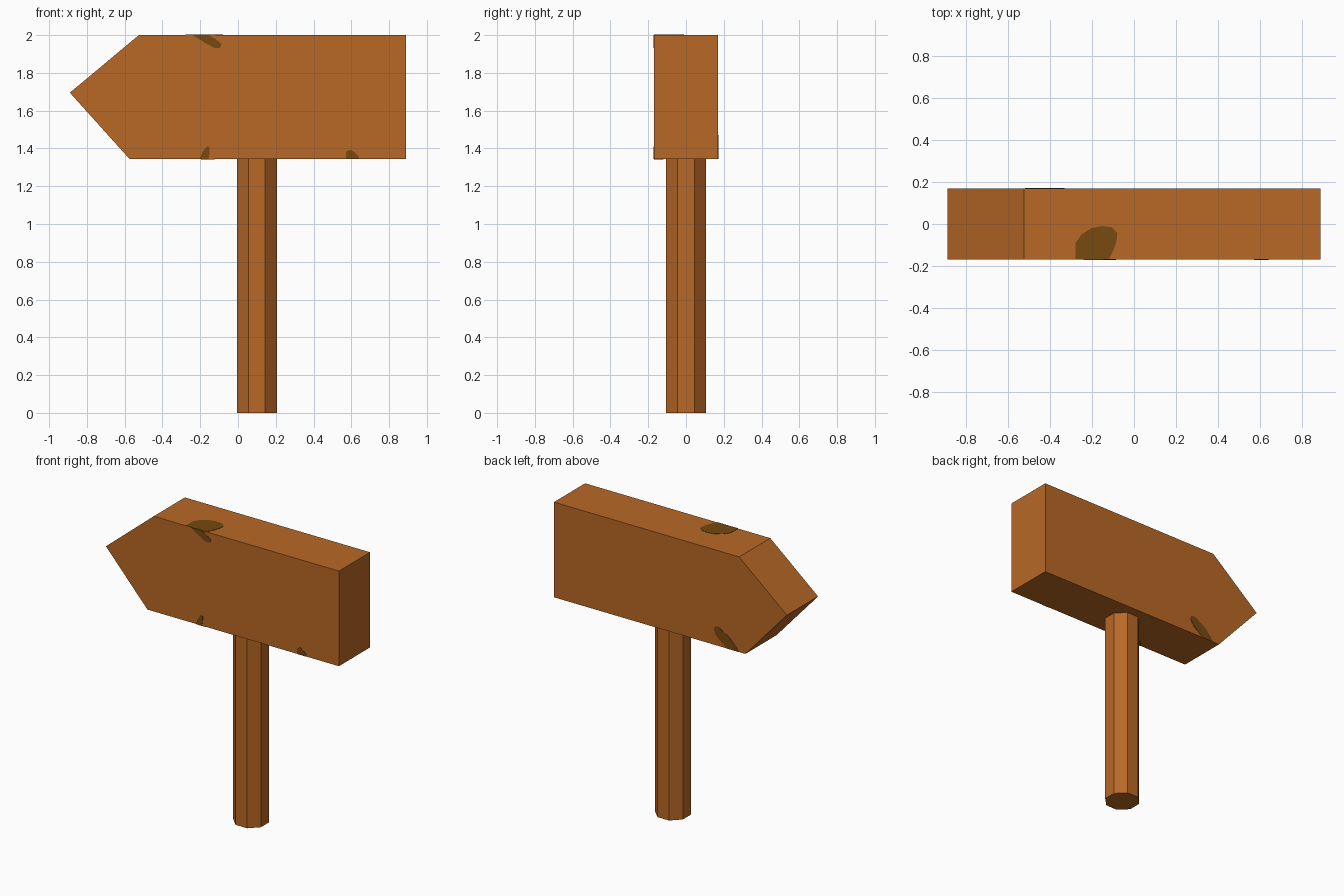
import bpy, bmesh, math
from mathutils import Vector

if "Cube" in bpy.data.objects:
    bpy.data.objects.remove(bpy.data.objects["Cube"])


def material(name, rgb):
    m = bpy.data.materials.new(name)
    m.diffuse_color = (*rgb, 1)
    m.use_nodes = True
    m.node_tree.nodes["Principled BSDF"].inputs["Base Color"].default_value = m.diffuse_color
    return m


WOOD = material("warm wood", (0.48, 0.138, 0.0194))
KNOT = material("dark knot", (0.184, 0.067, 0.005))
HALF = 0.17          # half thickness of the board
TOP, BOTTOM = 2.0, 1.343
THIN = 0.002         # thickness of the knot plates


def prism(name, points, offset, mat):
    """Flat polygon extruded along an offset vector."""
    bm = bmesh.new()
    face = bm.faces.new([bm.verts.new(p) for p in points])
    ext = bmesh.ops.extrude_face_region(bm, geom=[face])
    moved = [g for g in ext["geom"] if isinstance(g, bmesh.types.BMVert)]
    bmesh.ops.translate(bm, verts=moved, vec=Vector(offset))
    bmesh.ops.recalc_face_normals(bm, faces=bm.faces)
    mesh = bpy.data.meshes.new(name)
    bm.to_mesh(mesh)
    bm.free()
    mesh.materials.append(mat)
    obj = bpy.data.objects.new(name, mesh)
    bpy.context.collection.objects.link(obj)
    return obj


# arrow-shaped board
outline = [(-0.89, 1.695), (-0.573, BOTTOM), (0.89, BOTTOM), (0.89, TOP), (-0.525, TOP)]
prism("arrow_board", [(x, -HALF, z) for x, z in outline], (0, 2 * HALF, 0), WOOD)

# octagonal post, flat sides facing the axes
radius = 0.106 / math.cos(math.pi / 8)
ring = [math.pi / 8 + i * math.pi / 4 for i in range(8)]
prism("post", [(0.1 + radius * math.cos(a), radius * math.sin(a), 0) for a in ring],
      (0, 0, BOTTOM), WOOD)

# knots on the front face (x, z)
front_knots = {
    "front_knot_upper": [(-0.24, TOP), (-0.177, 1.96), (-0.124, 1.931), (-0.095, 1.932),
                         (-0.087, 1.953), (-0.119, 1.98), (-0.155, TOP)],
    "front_knot_middle": [(-0.203, BOTTOM), (-0.187, 1.383), (-0.166, 1.41),
                          (-0.15, 1.41), (-0.15, 1.383), (-0.156, BOTTOM)],
    "front_knot_right": [(0.573, BOTTOM), (0.573, 1.383), (0.594, 1.393),
                         (0.62, 1.378), (0.641, 1.356), (0.636, BOTTOM)],
}
for name, pts in front_knots.items():
    prism(name, [(x, -HALF, z) for x, z in pts], (0, -THIN, 0), KNOT)

# knot on the back face (x, z)
back = [(-0.434, BOTTOM), (-0.35, 1.41), (-0.332, 1.455), (-0.342, 1.472), (-0.37, 1.472),
        (-0.449, 1.427), (-0.505, 1.37), (-0.52, BOTTOM)]
prism("back_knot", [(x, HALF, z) for x, z in back], (0, THIN, 0), KNOT)

# knot on the top face (x, y)
top = [(-0.279, -HALF), (-0.279, -0.092), (-0.25, -0.049), (-0.202, -0.02), (-0.155, -0.01),
       (-0.107, -0.015), (-0.079, -0.044), (-0.083, -0.082), (-0.098, -0.125), (-0.121, -HALF)]
prism("top_knot", [(x, y, TOP) for x, y in top], (0, 0, THIN), KNOT)

# small knot wrapping onto the underside (x, y)
under = [(-0.195, -HALF), (-0.18, -0.135), (-0.145, -0.12), (-0.125, -0.14), (-0.13, -HALF)]
prism("underside_knot", [(x, y, BOTTOM) for x, y in under], (0, 0, -THIN), KNOT)
